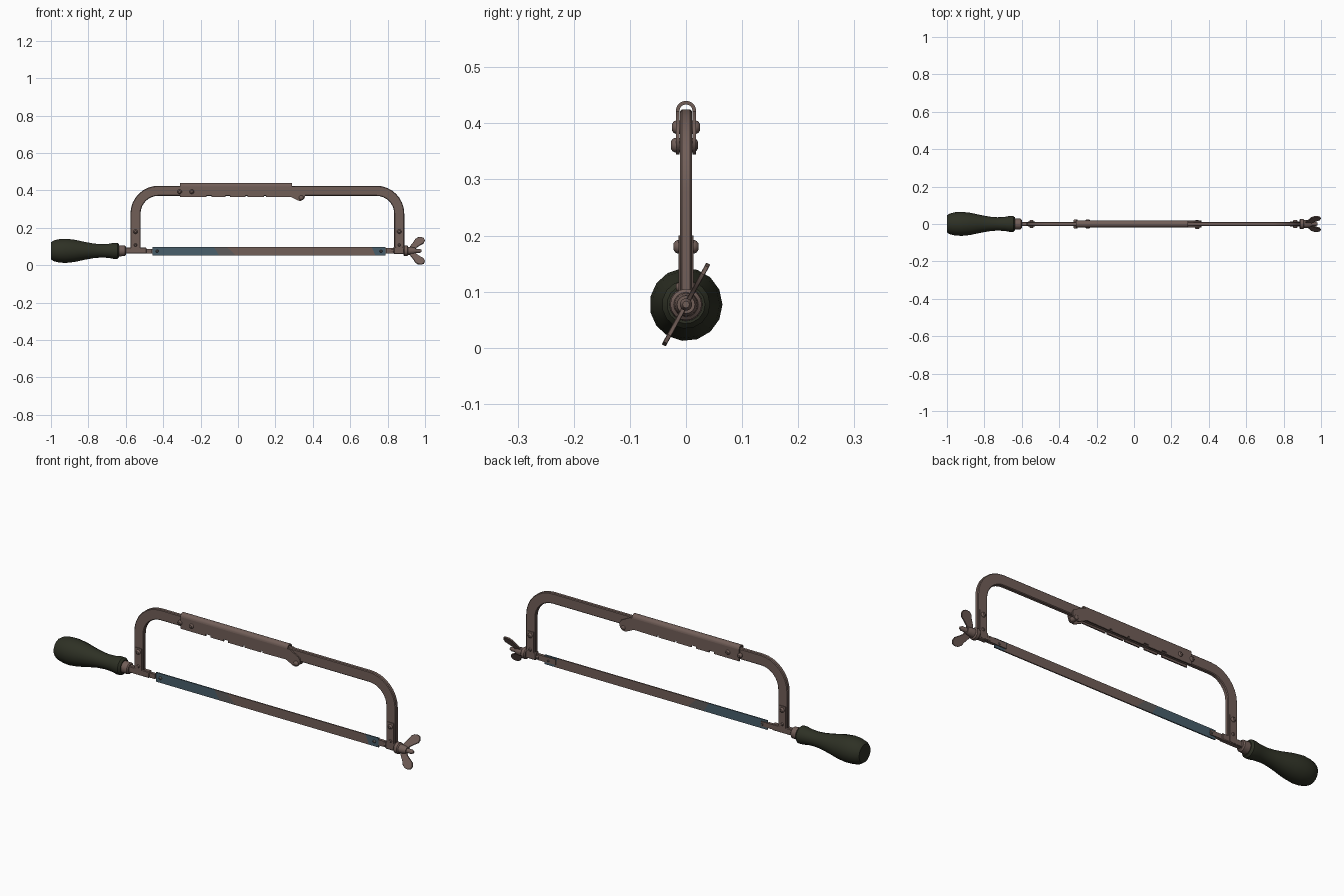
import bpy, bmesh, math
from mathutils import Matrix, Vector

if "Cube" in bpy.data.objects:
    bpy.data.objects.remove(bpy.data.objects["Cube"])


def material(name, rgb):
    m = bpy.data.materials.new(name)
    m.use_nodes = True
    m.diffuse_color = (*rgb, 1)
    m.node_tree.nodes["Principled BSDF"].inputs["Base Color"].default_value = (*rgb, 1)
    return m


RUST = material("rusty steel", (0.165, 0.112, 0.097))
WORN = material("worn slate steel", (0.11, 0.105, 0.105))
BLUE = material("blue steel", (0.065, 0.112, 0.145))
WOOD = material("dark olive wood", (0.027, 0.030, 0.018))
AXIS_Z = 0.077   # height of handle, blade and wing nut axis


def finish(name, bm, mat, bevel=0, angle=35):
    bmesh.ops.recalc_face_normals(bm, faces=bm.faces)
    mesh = bpy.data.meshes.new(name)
    bm.to_mesh(mesh)
    bm.free()
    obj = bpy.data.objects.new(name, mesh)
    bpy.context.collection.objects.link(obj)
    mesh.materials.append(mat)
    if bevel:
        mod = obj.modifiers.new("edge bevel", "BEVEL")
        mod.width, mod.segments, mod.limit_method = bevel, 1, "ANGLE"
        mod.angle_limit = math.radians(50)
    bpy.ops.object.select_all(action="DESELECT")
    obj.select_set(True)
    bpy.context.view_layer.objects.active = obj
    bpy.ops.object.shade_smooth_by_angle(angle=math.radians(angle))
    return obj


def prism(name, outline, lo, hi, mat=RUST, axis="y", bevel=0):
    """Extrude an (x, z) outline along y, or a (y, z) outline along x."""
    bm = bmesh.new()
    place = (lambda p: (p[0], lo, p[1])) if axis == "y" else (lambda p: (lo, p[0], p[1]))
    face = bm.faces.new([bm.verts.new(place(p)) for p in outline])
    out = bmesh.ops.extrude_face_region(bm, geom=[face])
    move = Vector((0, hi - lo, 0) if axis == "y" else (hi - lo, 0, 0))
    bmesh.ops.translate(bm, vec=move, verts=[v for v in out["geom"] if isinstance(v, bmesh.types.BMVert)])
    return finish(name, bm, mat, bevel)


def box(name, x0, x1, y0, y1, z0, z1, mat=RUST, bevel=0):
    return prism(name, [(x0, z0), (x1, z0), (x1, z1), (x0, z1)], y0, y1, mat, bevel=bevel)


def lathe(name, profile, mat=RUST, sides=16, matrix=None):
    """Revolve (distance, radius) points around the x axis, closing both ends."""
    bm = bmesh.new()
    rings = []
    for d, r in profile:
        rings.append([bm.verts.new((d, r * math.cos(a), r * math.sin(a)))
                      for a in (math.tau * i / sides for i in range(sides))])
    for a, b in zip(rings, rings[1:]):
        for i in range(sides):
            j = (i + 1) % sides
            bm.faces.new((a[i], a[j], b[j], b[i]))
    bm.faces.new(rings[0])
    bm.faces.new(rings[-1])
    bm.transform(matrix or Matrix.Translation((0, 0, AXIS_Z)))
    return finish(name, bm, mat)


def rivet(name, x, z, reach, r, front=None, mat=RUST):
    """Domed pin running through the model from front to back."""
    f = front or reach
    dome = [(-f, r * 0.5), (-f + 0.003, r * 0.85), (-f + 0.007, r),
            (reach - 0.007, r), (reach - 0.003, r * 0.85), (reach, r * 0.5)]
    m = Matrix.Translation((x, 0, z)) @ Matrix.Rotation(math.pi / 2, 4, "Z")
    return lathe(name, dome, mat, 12, m)


# Wooden handle and ferrule
lathe("handle", [(-1, 0.046), (-0.985, 0.056), (-0.955, 0.063), (-0.92, 0.065), (-0.875, 0.060),
                 (-0.82, 0.048), (-0.77, 0.039), (-0.73, 0.036), (-0.69, 0.038), (-0.665, 0.043),
                 (-0.645, 0.043), (-0.635, 0.034)], WOOD, 15)
lathe("ferrule", [(-0.645, 0.030), (-0.605, 0.028), (-0.6, 0.022)])

# Bow frame: a flat bar bent round two corners
LEFT, RIGHT, TOP, HALF, R = -0.548, 0.862, 0.398, 0.027, 0.122
path = [(LEFT, 0.07, 0)]
for k in range(9):
    a = math.pi / 2 * k / 8
    path.append((LEFT + R * (1 - math.cos(a)), TOP - R * (1 - math.sin(a)), a))
for k in range(9):
    a = math.pi / 2 * (1 + k / 8)
    path.append((RIGHT - R * (1 + math.cos(a)), TOP - R * (1 - math.sin(a)), a))
path.append((RIGHT, 0.07, math.pi))
outer = [(x - HALF * math.cos(a), z + HALF * math.sin(a)) for x, z, a in path]
inner = [(x + HALF * math.cos(a), z - HALF * math.sin(a)) for x, z, a in path]
prism("bow_frame", outer + inner[::-1], -0.0105, 0.0105, bevel=0.0035)

# Adjustable sleeve over the bow: notched cheeks with a drop tab, and a rounded roof
cheek = [(-0.31, 0.422), (-0.31, 0.364)]
for x in (-0.155, -0.055, 0.045, 0.145):
    w = 0.013 if x < 0 else 0.005
    cheek += [(x - w, 0.364), (x - w, 0.374), (x + w, 0.374), (x + w, 0.364)]
cheek += [(0.28, 0.366), (0.302, 0.355)]
for k in range(8):
    a = math.radians(-130 + k * 25)
    cheek.append((0.33 + 0.03 * math.cos(a), 0.374 + 0.03 * math.sin(a)))
cheek += [(0.30, 0.422)]
for side, label in ((-1, "front"), (1, "back")):
    lo, hi = sorted((side * 0.0115, side * 0.018))
    prism(f"sleeve_cheek_{label}", cheek, lo, hi)
arc = [math.pi * i / 10 for i in range(11)]
roof = [(0.018 * math.cos(a), 0.422 + 0.018 * math.sin(a)) for a in arc]
roof += [(0.0115 * math.cos(a), 0.422 + 0.0115 * math.sin(a)) for a in arc[::-1]]
prism("sleeve_roof", roof, -0.31, 0.29, axis="x")

rivet("sleeve_rivet_left", -0.312, 0.393, 0.025, 0.012)
rivet("sleeve_rivet_right", -0.247, 0.393, 0.025, 0.012)
rivet("tab_rivet", 0.338, 0.361, 0.021, 0.013, front=0.027)

# Cheek plates and rivets at the foot of each post
for x, label in ((LEFT, "left"), (RIGHT, "right")):
    for side, face in ((-1, "front"), (1, "back")):
        lo, hi = sorted((side * 0.010, side * 0.0135))
        box(f"{label}_post_plate_{face}", x - 0.018, x + 0.018, lo, hi, 0.065, 0.2)
    rivet(f"{label}_upper_rivet", x, 0.18, 0.022, 0.012)
    rivet(f"{label}_lower_rivet", x, 0.108, 0.018, 0.009)

# Left blade holder
box("handle_stem", -0.61, -0.49, -0.012, 0.012, 0.062, 0.094, bevel=0.003)
box("left_blade_holder", -0.50, -0.425, 0.002, 0.008, 0.064, 0.088)
box("left_holder_neck", -0.50, -0.46, -0.007, 0.007, 0.064, 0.088)
rivet("left_blade_pin", -0.432, 0.075, 0.010, 0.008, mat=WORN)

# Blade, in three finishes with slanted boundaries
cuts = [(-0.457, -0.457), (-0.10, -0.13), (-0.01, -0.06), (0.735, 0.715), (0.788, 0.788)]
finishes = [("blue_left", BLUE), ("worn_middle", WORN), ("rusty_right", RUST), ("blue_tip", BLUE)]
for (label, mat), a, b in zip(finishes, cuts, cuts[1:]):
    prism(f"blade_{label}", [(a[0], 0.051), (b[0], 0.051), (b[1], 0.098), (a[1], 0.098)],
          -0.003, 0.003, mat)

# Right blade holder and tension screw
box("right_blade_holder", 0.725, 0.82, 0.002, 0.008, 0.064, 0.092)
box("right_holder_neck", 0.79, 0.84, -0.007, 0.007, 0.064, 0.092)
rivet("right_blade_pin", 0.765, 0.075, 0.010, 0.008, mat=WORN)
box("tension_block", 0.832, 0.90, -0.013, 0.013, 0.060, 0.100, bevel=0.004)
lathe("tension_collar", [(0.885, 0.024), (0.89, 0.028), (0.905, 0.028), (0.91, 0.022)])
lathe("wing_nut_hub", [(0.905, 0.022), (0.93, 0.020), (0.948, 0.016)])
lathe("tension_screw", [(0.60 + 0.22, 0.010), (0.972, 0.011), (0.982, 0.006)])

# Wing nut blades, tilted about the screw
wing = [(0.912, 0.008), (0.922, 0.030), (0.940, 0.055), (0.947, 0.070), (0.962, 0.081),
        (0.980, 0.083), (0.994, 0.077), (0.999, 0.062), (0.993, 0.047), (0.972, 0.033),
        (0.955, 0.020), (0.948, 0.008)]
for turn, label in ((0, "upper"), (math.pi, "lower")):
    obj = prism(f"{label}_wing", wing, -0.004, 0.004, bevel=0.001)
    obj.data.transform(Matrix.Translation((0, 0, AXIS_Z)) @ Matrix.Rotation(turn - 0.5, 4, "X"))
